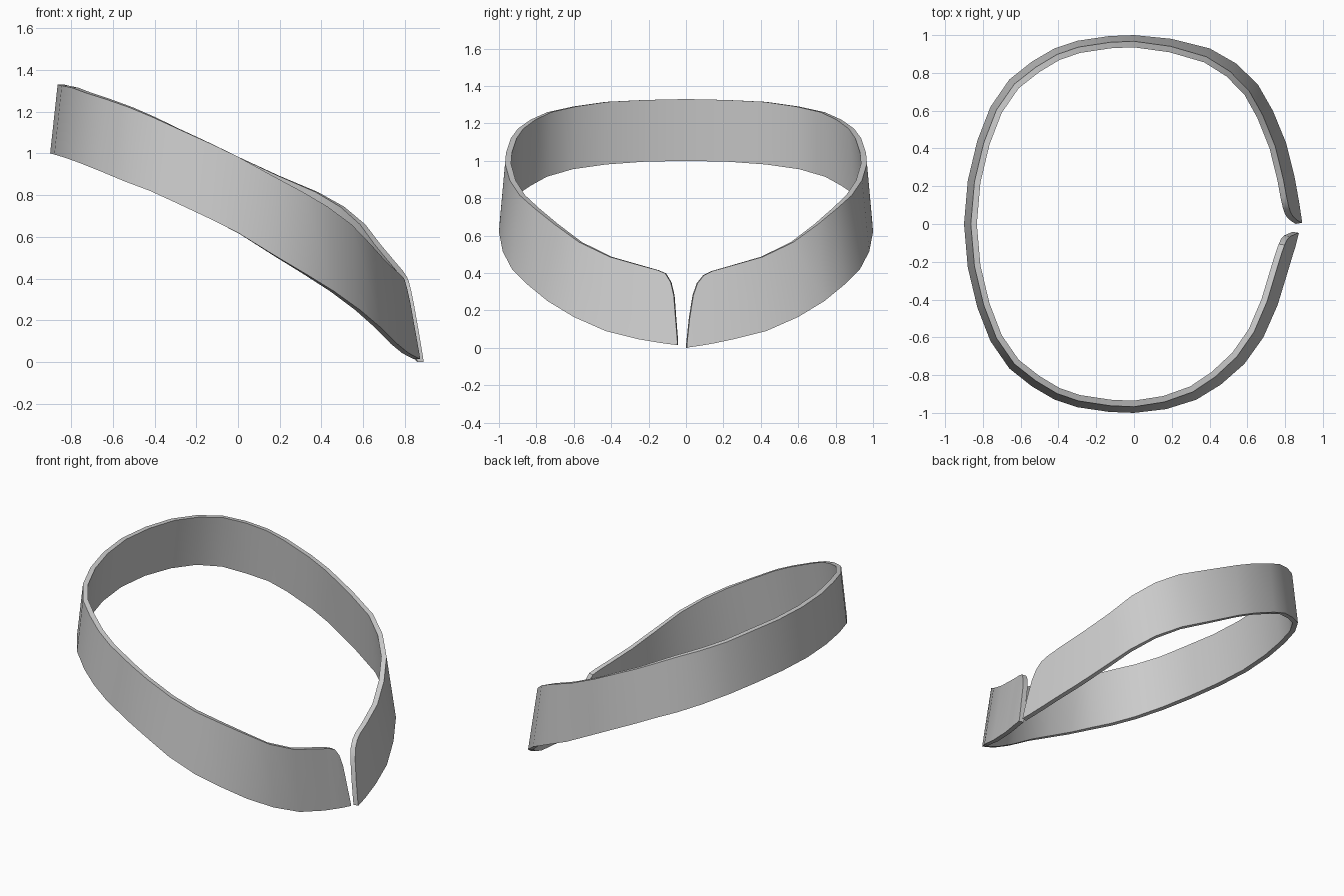
import bpy
from mathutils import Vector

if "Cube" in bpy.data.objects:
    bpy.data.objects.remove(bpy.data.objects["Cube"])

THICK = 0.032

# Back half, symmetric: x, |y|, bottom z, top z (centre back to side)
back = [(-.9, 0, 1, 1.33), (-.88, .23, .995, 1.325), (-.83, .44, .98, 1.315),
        (-.76, .62, .955, 1.29), (-.66, .765, .915, 1.26), (-.54, .86, .865, 1.22),
        (-.42, .93, .82, 1.172), (-.3, .97, .765, 1.12), (-.13, .995, .685, 1.045),
        (0, 1, .62, .985)]
# Front half: |y|, x on +y side, x on -y side, bottom z, top z
front = [(.98, .2, .17, .515, .895), (.93, .4, .33, .42, .815), (.85, .54, .46, .34, .745),
         (.74, .655, .585, .25, .66), (.6, .735, .685, .165, .565),
         (.43, .805, .76, .09, .487), (.25, .85, .815, .045, .437)]
# Rounded tips: |y|, x, bottom z, top z
tip_pos = [(.15, .868, .024, .41), (.105, .876, .016, .388), (.07, .881, .01, .345),
           (.046, .885, .007, .28), (.024, .888, .004, .16), (.006, .89, 0, .02)]
tip_neg = [(.16, .842, .03, .415), (.12, .855, .024, .398), (.09, .862, .02, .35),
           (.072, .867, .018, .28), (.06, .87, .016, .16), (.047, .873, .015, .035)]


def half(sign, tips):
    rows = [(x, sign * y, b, t) for x, y, b, t in back]
    rows += [(xr if sign > 0 else xl, sign * y, b, t) for y, xr, xl, b, t in front]
    return rows + [(x, sign * y, b, t) for y, x, b, t in tips]


# Stations from the -y tip, round the back, to the +y tip
stations = half(-1, tip_neg)[:0:-1] + half(1, tip_pos)
n = len(stations)
verts, faces = [], []
for i, (x, y, b, t) in enumerate(stations):
    p, q = stations[max(i - 1, 0)], stations[min(i + 1, n - 1)]
    d = Vector((q[0] - p[0], q[1] - p[1])).normalized()
    inward = Vector((d.y, -d.x))
    if inward.dot(Vector((x, y))) > 0:
        inward = -inward
    if abs(y) < .2 and x > 0:          # tips face straight forward
        inward = Vector((-.97, -.15 * (1 if y > 0 else -1))).normalized()
    lean = (.032 + .028 * max(x, 0) + .008 * max(-x, 0)) * (t - b) / .36
    o = Vector((x, y))
    for off, z in ((0, b), (lean, t), (lean + THICK, t), (THICK, b)):
        c = o + inward * off
        verts.append((c.x, c.y, z))
    if i:
        for k in range(4):
            a, e = 4 * (i - 1), 4 * i
            j = (k + 1) % 4
            faces.append((a + k, e + k, e + j, a + j))
faces += [(0, 1, 2, 3), tuple(4 * (n - 1) + k for k in (3, 2, 1, 0))]

# Collar band
me = bpy.data.meshes.new("collar_band")
me.from_pydata(verts, [], faces)
ob = bpy.data.objects.new("collar_band", me)
bpy.context.collection.objects.link(ob)
bpy.context.view_layer.objects.active = ob
ob.select_set(True)
bpy.ops.object.mode_set(mode='EDIT')
bpy.ops.mesh.select_all(action='SELECT')
bpy.ops.mesh.normals_make_consistent(inside=False)
bpy.ops.object.mode_set(mode='OBJECT')
bpy.ops.object.shade_smooth_by_angle()
